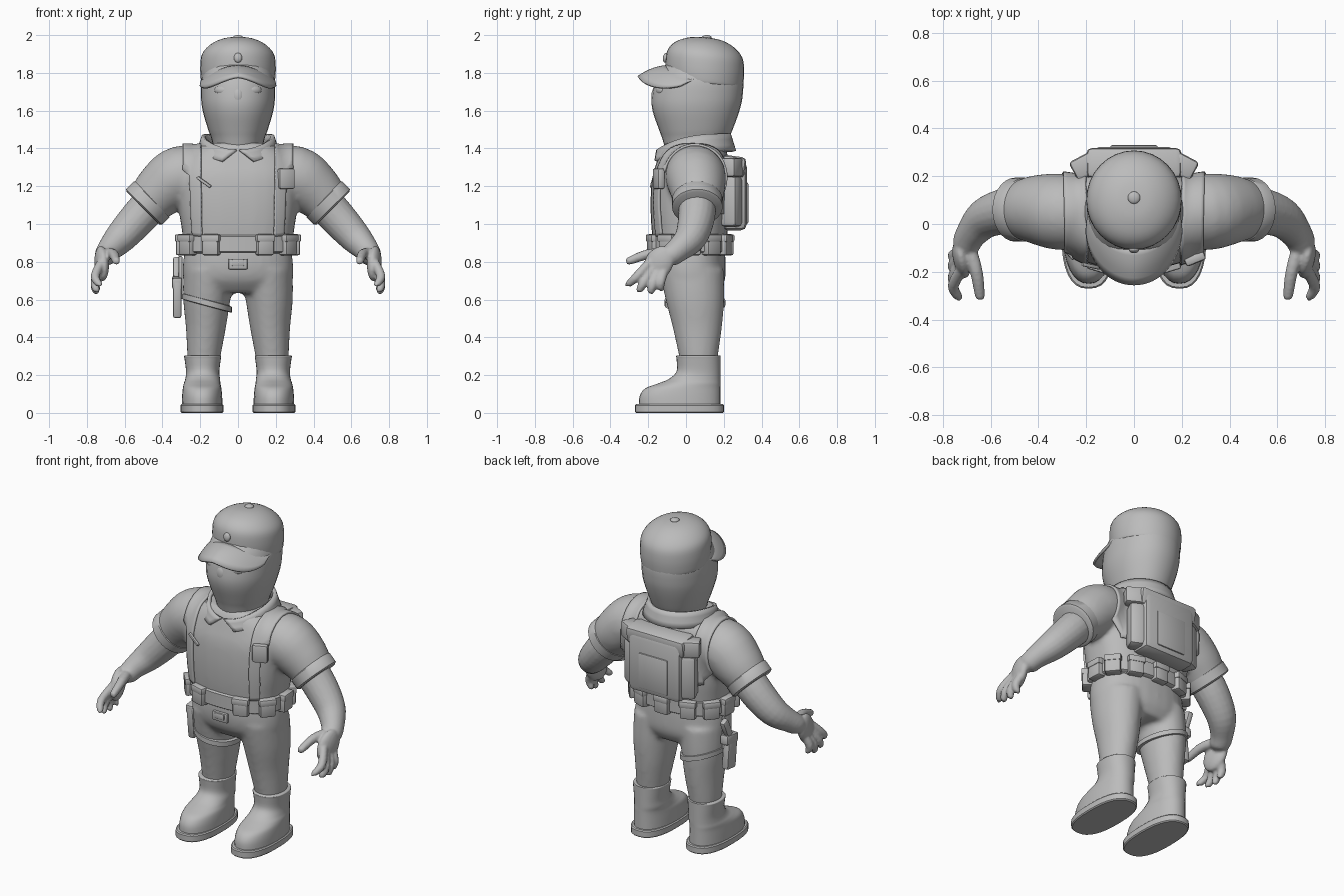
import bpy, bmesh, math
from math import sin, cos, pi, radians
from mathutils import Vector, Matrix, Euler

if "Cube" in bpy.data.objects:
    bpy.data.objects.remove(bpy.data.objects["Cube"])

GREY = (0.5, 0.5, 0.5, 1)
grey = bpy.data.materials.new("plain_grey")
grey.use_nodes = True
grey.diffuse_color = GREY
grey.node_tree.nodes["Principled BSDF"].inputs["Base Color"].default_value = GREY
made = []


def finish(name, bm):
    bmesh.ops.recalc_face_normals(bm, faces=bm.faces[:])
    mesh = bpy.data.meshes.new(name)
    bm.to_mesh(mesh)
    bm.free()
    mesh.materials.append(grey)
    ob = bpy.data.objects.new(name, mesh)
    bpy.context.scene.collection.objects.link(ob)
    made.append(ob)
    return ob


def spline(pts, steps=4):
    """Smooth interpolation through tuples of any length."""
    p = [pts[0]] + list(pts) + [pts[-1]]
    out = []
    for i in range(1, len(p) - 2):
        for k in range(steps):
            t = k / steps
            out.append([0.5 * (2 * b + (c - a) * t + (2 * a - 5 * b + 4 * c - d) * t * t
                               + (3 * b - a - 3 * c + d) * t ** 3)
                        for a, b, c, d in zip(*p[i - 1:i + 3])])
    return out + [list(pts[-1])]


def skin(bm, rings):
    rows = [[bm.verts.new(v) for v in r] for r in rings]
    n = len(rows[0])
    for a, b in zip(rows, rows[1:]):
        for i in range(n):
            bm.faces.new((a[i], a[(i + 1) % n], b[(i + 1) % n], b[i]))
    bm.faces.new(rows[0])
    bm.faces.new(rows[-1])


def power(v, e):
    return math.copysign(abs(v) ** (2 / e), v)


def loft(bm, rings, e=2, n=32, smooth=True, tilt=(0, 0)):
    """Horizontal rings (x, y, z, rx, ry); tilt shears height by x and y."""
    rows = []
    for x, y, z, rx, ry in (spline(rings) if smooth else rings):
        row = []
        for i in range(n):
            a = 2 * pi * i / n
            dx, dy = rx * power(cos(a), e), ry * power(sin(a), e)
            row.append((x + dx, y + dy, z + tilt[0] * dx + tilt[1] * dy))
        rows.append(row)
    skin(bm, rows)


def tube(bm, pts, s=1, n=20, smooth=True):
    """Round tube through (x, y, z, radius); s = -1 mirrors it."""
    pts = spline(pts) if smooth else pts
    c = [Vector((s * p[0], p[1], p[2])) for p in pts]
    rows = []
    for i, p in enumerate(pts):
        d = (c[min(i + 1, len(c) - 1)] - c[max(i - 1, 0)]).normalized()
        u = d.cross(Vector((0, 1, 0))).normalized()
        w = d.cross(u)
        rows.append([c[i] + max(p[3], 0.002) * (u * cos(2 * pi * k / n) + w * sin(2 * pi * k / n))
                     for k in range(n)])
    skin(bm, rows)


def box(name, loc, size, rot=(0, 0, 0), bevel=0.012):
    bm = bmesh.new()
    bmesh.ops.create_cube(bm, size=1)
    bmesh.ops.scale(bm, vec=size, verts=bm.verts)
    bmesh.ops.bevel(bm, geom=bm.edges[:], offset=bevel, segments=2, profile=0.5, affect='EDGES')
    bm.transform(Matrix.LocRotScale(Vector(loc), Euler([radians(r) for r in rot]), None))
    return finish(name, bm)


def ball(name, loc, size, rot=(0, 0, 0)):
    bm = bmesh.new()
    bmesh.ops.create_uvsphere(bm, u_segments=20, v_segments=12, radius=1)
    bm.transform(Matrix.LocRotScale(Vector(loc), Euler([radians(r) for r in rot]), Vector(size)))
    return finish(name, bm)


def sheet(name, rows, thick):
    bm = bmesh.new()
    vs = [[bm.verts.new(v) for v in r] for r in rows]
    for a, b in zip(vs, vs[1:]):
        for i in range(len(a) - 1):
            bm.faces.new((a[i], a[i + 1], b[i + 1], b[i]))
    ob = finish(name, bm)
    m = ob.modifiers.new("thickness", 'SOLIDIFY')
    m.thickness, m.offset = thick, 0
    return ob


def blend(ob, voxel, rounds):
    """Melt overlapping volumes into one smooth skin."""
    m = ob.modifiers.new("blend", 'REMESH')
    m.mode, m.voxel_size, m.use_smooth_shade = 'VOXEL', voxel, True
    m = ob.modifiers.new("soften", 'SMOOTH')
    m.factor, m.iterations = 0.5, rounds


# Shirt with sleeves
bm = bmesh.new()
loft(bm, [(0, .02, .84, .285, .185), (0, .02, .95, .295, .2), (0, .02, 1.05, .31, .207),
          (0, .02, 1.15, .32, .207), (0, .025, 1.25, .325, .203), (0, .035, 1.33, .3, .19),
          (0, .04, 1.39, .24, .175), (0, .04, 1.43, .17, .15)], e=2.6)
for s in (-1, 1):
    tube(bm, [(.15, .04, 1.26, .14), (.3, .05, 1.255, .16), (.4, .06, 1.185, .147),
              (.47, .06, 1.115, .125), (.49, .06, 1.095, .122)], s, 28)
shirt = finish("shirt", bm)
blend(shirt, 0.014, 8)

# Sleeve cuffs, arms and hands
for s, side in ((1, "left"), (-1, "right")):
    bm = bmesh.new()
    tube(bm, [(.452, .06, 1.135, .122), (.458, .06, 1.13, .134), (.497, .06, 1.09, .134),
              (.503, .06, 1.084, .122)], s, 28, False)
    finish(side + "_cuff", bm)
    bm = bmesh.new()
    tube(bm, [(.44, .06, 1.13, .1), (.53, .055, 1.03, .097), (.62, .025, .93, .085),
              (.68, -.04, .865, .066), (.705, -.09, .825, .056), (.715, -.11, .8, .03)], s)
    ball_m = Matrix.LocRotScale(Vector((s * .722, -.145, .79)), Euler((radians(-32), 0, radians(-s * 12))),
                                Vector((.036, .076, .1)))
    bmesh.ops.create_uvsphere(bm, u_segments=20, v_segments=12, radius=1, matrix=ball_m)
    # fingers and thumb
    for by, bz, tx, ty, tz in ((-.215, .765, .735, -.305, .68), (-.195, .74, .75, -.248, .648),
                               (-.16, .735, .752, -.187, .64), (-.13, .74, .745, -.135, .655)):
        mid = (.757, (by + ty) / 2, (bz + tz) / 2, .024)
        tube(bm, [(.725, by + .02, bz + .03, .024), mid, (tx, ty, tz, .018), (tx, ty - .003, tz - .008, .008)], s, 12)
    tube(bm, [(.69, -.1, .845, .03), (.66, -.2, .84, .027), (.645, -.3, .805, .021),
              (.644, -.317, .8, .01)], s, 12)
    blend(finish(side + "_arm", bm), 0.008, 3)

# Trousers
bm = bmesh.new()
loft(bm, [(0, .02, .88, .28, .185), (0, .022, .78, .292, .188), (0, .03, .7, .285, .175),
          (0, .04, .635, .22, .13)], e=2.3)
for s in (-1, 1):
    loft(bm, [(s * .15, .028, .76, .14, .172), (s * .165, .047, .6, .125, .155),
              (s * .17, .06, .45, .106, .13), (s * .18, .066, .3, .088, .103),
              (s * .18, .066, .24, .08, .095)])
blend(finish("trousers", bm), 0.014, 6)

# Boots and soles
for s, side in ((1, "left"), (-1, "right")):
    bm = bmesh.new()
    prof = [(.305, -.045, .09), (.3, -.052, .098), (.285, -.05, .096), (.22, -.05, .088), (.18, -.09, .092),
            (.155, -.15, .097), (.13, -.215, .102), (.09, -.245, .106), (.04, -.25, .108)]
    loft(bm, [(s * (.187 if f > -.1 else .19), (f + .183) / 2, z, w, (.183 - f) / 2)
              for z, f, w in prof], e=2.2)
    finish(side + "_boot", bm)
    bm = bmesh.new()
    loft(bm, [(s * .19, -.035, z, w, w + .122) for z, w in
              ((0, .108), (.006, .114), (.04, .114), (.046, .108))], e=2.5, smooth=False)
    finish(side + "_sole", bm)

# Head, nose, eyes
bm = bmesh.new()
loft(bm, [(0, .05, 1.36, .12, .15), (0, .05, 1.45, .14, .175), (0, .052, 1.5, .158, .195),
          (0, .053, 1.6, .187, .23), (0, .06, 1.68, .196, .24), (0, .073, 1.78, .19, .225),
          (0, .09, 1.9, .14, .15)], e=2.1)
finish("head", bm)
ball("nose", (0, -.158, 1.675), (.035, .026, .05))
for s, side in ((1, "left"), (-1, "right")):
    ball(side + "_eye", (s * .085, -.135, 1.708), (.042, .022, .026), (0, 0, s * 22))

# Cap crown, button, badge, brim
bm = bmesh.new()
loft(bm, [(0, .1, 1.745, .19, .198), (0, .1, 1.76, .196, .203), (0, .1, 1.83, .2, .208),
          (0, .1, 1.9, .19, .198), (0, .1, 1.95, .145, .155), (0, .105, 1.98, .08, .085),
          (0, .11, 1.988, .01, .01)], tilt=(0, -.1))
finish("cap_crown", bm)
ball("cap_button", (0, .11, 1.988), (.026, .026, .012))
ball("cap_badge", (0, -.108, 1.88), (.022, .014, .026), (-8, 0, 0))
rows = []
for i in range(33):
    t = radians(-88 + 176 * i / 32)
    a = Vector((.185 * sin(t), .1 - .2 * cos(t), 1.835 - .075 * sin(t) ** 2))
    b = Vector((.197 * sin(t), -.02 - .233 * cos(t), 1.778 - .058 * abs(sin(1.35 * t)) ** 1.5))
    rows.append([a.lerp(b, k / 5) + Vector((0, 0, .012 * sin(pi * k / 5))) for k in range(6)])
sheet("cap_brim", rows, 0.014)

# Collar with pointed front
rows = []
for i in range(49):
    def edge(gap, rx, ry):
        t = gap + (2 * pi - 2 * gap) * i / 48
        return t, rx * sin(t), .04 - ry * cos(t)
    t, x, y = edge(.04, .182, .187)
    top = Vector((x, y, 1.475 - .085 * ((1 + cos(t)) / 2) ** 3))
    t, x, y = edge(.4, .212, .215)
    low = Vector((x, y, 1.385 - .06 * ((1 + cos(t)) / 2) ** 3))
    rows.append([top.lerp(low, k / 3) for k in range(4)])
sheet("collar", rows, 0.022)

# Shoulder straps hugging the shirt
for s, side in ((1, "left"), (-1, "right")):
    path = spline([(-.19, .93), (-.2, 1.1), (-.19, 1.25), (-.13, 1.38), (.02, 1.45),
                   (.16, 1.4), (.23, 1.28), (.24, 1.05)], 6)
    ob = sheet(side + "_strap", [[(s * (.205 + .09 * k / 6), y, z) for k in range(7)] for y, z in path], 0.014)
    m = ob.modifiers.new("hug", 'SHRINKWRAP')
    m.target, m.offset = shirt, 0.005
    ob.modifiers.move(1, 0)

# Chest gear
box("chest_radio", (.255, -.145, 1.24), (.09, .04, .11), (0, 0, 22))
box("chest_pen", (-.18, -.176, 1.222), (.09, .016, .016), (0, 35, -12), .005)

# Belt, buckle and pouches
bm = bmesh.new()
loft(bm, [(0, .02, z, .295 + r, .2 + r) for z, r in ((.848, 0), (.855, .01), (.935, .01), (.942, 0))],
     e=2.4, n=48, smooth=False)
finish("belt", bm)
box("buckle_frame", (0, -.17, .788), (.1, .022, .056), bevel=.005)
box("buckle_plate", (0, -.178, .795), (.065, .022, .036), bevel=.005)
for deg in (24, 60, 92, 120, 152, 180, 208, 240, 268, 300, 336):
    t = radians(deg)
    px, py = .298 * power(sin(t), 2.4), .02 - .202 * power(cos(t), 2.4)
    turn = math.degrees(math.atan2(.202 * sin(t), .298 * cos(t)))
    box("belt_pouch", (px, py, .89), (.092, .06, .112), (0, 0, turn))
    box("belt_pouch_lid", (px, py, .925), (.1, .068, .04), (0, 0, turn), .008)

# Backpack
box("backpack_body", (0, .255, 1.15), (.36, .135, .37), bevel=.035)
box("backpack_flap", (0, .25, 1.305), (.4, .13, .11), (-8, 0, 0), .025)
box("backpack_pocket", (0, .318, 1.11), (.2, .025, .22), bevel=.01)
for s in (-1, 1):
    box("backpack_side_pocket", (s * .185, .24, 1.12), (.1, .1, .27), (0, 0, -s * 25), .025)
    box("backpack_flap_wing", (s * .2, .245, 1.3), (.12, .09, .1), (0, 0, -s * 28), .015)

# Thigh strap and holster on the right leg
bm = bmesh.new()
loft(bm, [(-.165, .047, z, rx, rx + .028) for z, rx in ((.565, .122), (.568, .133), (.597, .133), (.6, .122))],
     smooth=False, tilt=(-.27, 0))
finish("thigh_strap", bm)
box("holster_hanger", (-.305, .035, .73), (.02, .07, .2), bevel=.005)
box("holster_body", (-.322, .03, .605), (.045, .085, .2), (6, 0, 0))
box("holster_guard", (-.322, .035, .69), (.055, .11, .06), (6, 0, 0))
box("holster_grip", (-.326, .07, .765), (.036, .05, .12), (-25, 0, 0))

# Smooth shading with sharp creases kept
bpy.ops.object.select_all(action='DESELECT')
for ob in made:
    ob.select_set(True)
bpy.context.view_layer.objects.active = made[0]
bpy.ops.object.shade_smooth_by_angle(angle=radians(40))
